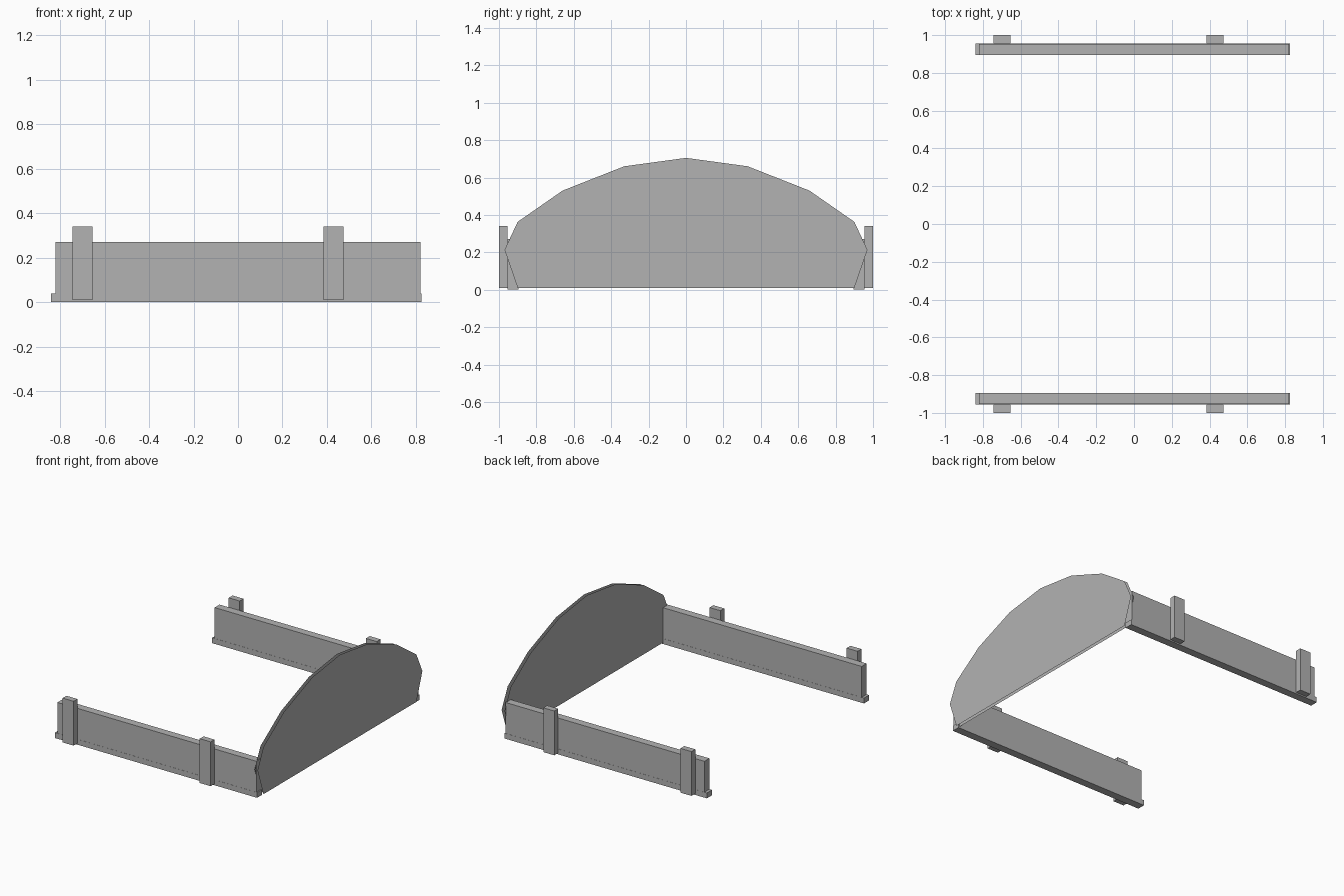
import bpy
import bmesh

cube = bpy.data.objects.get("Cube")
if cube:
    bpy.data.objects.remove(cube, do_unlink=True)

grey = bpy.data.materials.new("plain_grey")
grey.use_nodes = True
colour = (0.45, 0.45, 0.45, 1)
grey.diffuse_color = colour
grey.node_tree.nodes["Principled BSDF"].inputs["Base Color"].default_value = colour


def add_object(name, bm):
    mesh = bpy.data.meshes.new(name)
    bm.to_mesh(mesh)
    bm.free()
    mesh.materials.append(grey)
    obj = bpy.data.objects.new(name, mesh)
    bpy.context.collection.objects.link(obj)
    return obj


def box(name, x, y, z):
    """Box spanning the given (low, high) range on each axis."""
    bm = bmesh.new()
    bmesh.ops.create_cube(bm, size=1)
    spans = (x, y, z)
    for v in bm.verts:
        v.co = [(lo + hi) / 2 + c * (hi - lo) for c, (lo, hi) in zip(v.co, spans)]
    return add_object(name, bm)


# Side walls, each with a base strip and two outer posts
for side, s in (("front", -1), ("back", 1)):
    def span(inner, outer):
        return tuple(sorted((s * inner, s * outer)))

    box(side + "_wall", (-0.82, 0.82), span(0.896, 0.954), (0.005, 0.27))
    box(side + "_base_strip", (-0.84, 0.826), span(0.895, 0.955), (0, 0.04))
    for label, x in (("right", -0.70), ("left", 0.43)):
        box(f"{side}_{label}_post", (x - 0.045, x + 0.045), span(0.955, 1), (0.01, 0.34))

# Arched end panel: two thin parallel sheets with an open rim
half = [(0.90, 0.01), (0.97, 0.213), (0.90, 0.363), (0.66, 0.53), (0.33, 0.66)]
outline = half + [(0, 0.705)] + [(-y, z) for y, z in reversed(half)]
bm = bmesh.new()
for x, points in ((0.84, outline), (0.816, outline[::-1])):
    bm.faces.new([bm.verts.new((x, y, z)) for y, z in points])
add_object("arched_end_panel", bm)
